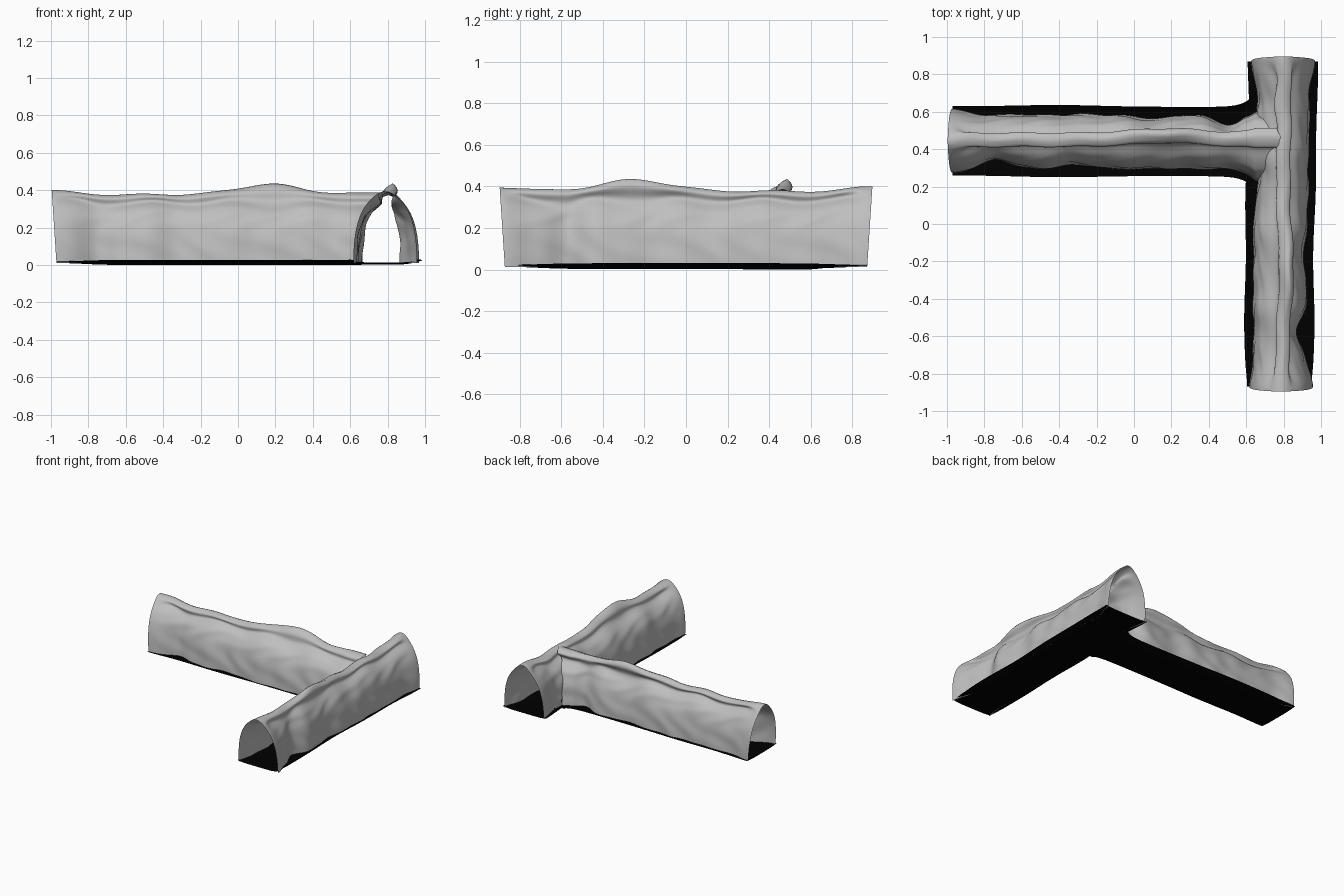
import bpy, bmesh
from math import sin, cos, pi, exp

cube = bpy.data.objects.get("Cube")
if cube:
    bpy.data.objects.remove(cube)


def material(name, value):
    m = bpy.data.materials.new(name)
    m.use_nodes = True
    col = (value, value, value, 1)
    m.diffuse_color = col
    m.node_tree.nodes["Principled BSDF"].inputs["Base Color"].default_value = col
    return m


rock = material("grey rock", 0.52)
ground = material("black ground", 0.0)

LENGTH = 1.78
AXIS_X, AXIS_Y = 0.787, 0.445    # centre lines of the two tunnels
BACK, LEFT_END = 0.87, -0.97     # where each tunnel starts
BASE = 0.012


def gauss(x, c, w):
    return exp(-((x - c) / w) ** 2)


def near_ends(s, w):
    return gauss(s, 0, w) + gauss(s, LENGTH, w)


def ridge_height(s):
    return (0.378 + 0.055 * gauss(s, 1.14, 0.24) + 0.022 * gauss(s, 0, 0.12)
            + 0.02 * gauss(s, LENGTH, 0.15) + 0.004 * sin(17 * s))


def vault_height(s):
    """Top of the arch, below the folded crest."""
    return 0.322 + 0.02 * near_ends(s, 0.12) + 0.012 * sin(15 * s)


def half_width(s, side):
    if side > 0:
        w = 0.138 - 0.055 * gauss(s, 1.48, 0.11) - 0.022 * gauss(s, 1.07, 0.11)
    else:
        w = 0.149 - 0.05 * gauss(s, 0.24, 0.1) - 0.025 * gauss(s, 0.66, 0.1)
    w += 0.003 * sin(29 * s)
    ends = near_ends(s, 0.09)
    return w * (1 - ends) + 0.17 * ends


def section(s, t):
    """Sideways offset and height on the rough arch; t runs from -1 to 1."""
    side = 1 if t > 0 else -1
    a = (1 - abs(t)) * pi / 2
    inner = 1 - near_ends(s, 0.07)
    off = half_width(s, side) * max(cos(a), 0) ** 0.72
    vault = vault_height(s)
    z = BASE + (vault - BASE) * sin(a) ** 0.85
    # soft dents over the walls
    dent = sin(19 * s + 2 * sin(7 * t)) * sin(8 * t + 1.5 * sin(9 * s))
    off += 0.005 * inner * dent * cos(a)
    # crest pinched up into a thin fold with a swollen lip
    k = exp(-(abs(off) / (0.075 - 0.035 * inner)) ** 2)
    z += (ridge_height(s) - vault) * k
    off -= 0.014 * inner * sin(2 * pi * k) * min(off / 0.02, 1)
    # the fold leans over to one side, most of all at the hump
    tilt = inner * k * (0.008 + 0.035 * gauss(s, 1.14, 0.26) + 0.005 * sin(21 * s))
    return side * off + tilt, z


def lean(u, z):
    """Ends lean outward towards the top."""
    return 0.026 * z / 0.4 * (gauss(u, 1, 0.06) - gauss(u, 0, 0.06))


def grid(name, point, nu, nv, mat, drop=None):
    bm = bmesh.new()
    rows = [[bm.verts.new(point(i / nu, 2 * j / nv - 1)) for j in range(nv + 1)]
            for i in range(nu + 1)]
    for i in range(nu):
        for j in range(nv):
            bm.faces.new((rows[i][j], rows[i + 1][j], rows[i + 1][j + 1], rows[i][j + 1]))
    bm.normal_update()
    if sum(f.normal.z for f in bm.faces) < 0:
        bmesh.ops.reverse_faces(bm, faces=bm.faces[:])
    if drop:
        gone = [f for f in bm.faces if drop(f.calc_center_median())]
        bmesh.ops.delete(bm, geom=gone, context='FACES')
    mesh = bpy.data.meshes.new(name)
    bm.to_mesh(mesh)
    bm.free()
    mesh.materials.append(mat)
    for p in mesh.polygons:
        p.use_smooth = True
    ob = bpy.data.objects.new(name, mesh)
    bpy.context.collection.objects.link(ob)


def drift(y):
    return 0.012 * gauss(y, 0.7, 0.5)


# Long tunnel running from back to front
def main_wall(u, t):
    s = u * LENGTH
    off, z = section(s, t)
    y = BACK - u * (LENGTH - 0.04) - lean(u, z)
    # the wall facing the side tunnel keeps its full width
    if t < 0:
        off -= 0.04 * gauss(s, 0.24, 0.1) * min(abs(off) / 0.1, 1)
    return AXIS_X + drift(y) + off, y, z


# Side tunnel, ending against the long one and flaring at the mouth
def branch_wall(u, t):
    h = max(1 - abs(t), 0)
    end = AXIS_X - 0.125 * cos(h * pi / 2) ** 0.72
    x = LEFT_END + u * (end - LEFT_END)
    off, z = section(min(x - LEFT_END, LENGTH - 0.22), t)
    flare = 1 + 0.42 * exp(-max(0.65 - x, 0) / 0.06)
    if u < 0.5:
        x += lean(u, z)
    return x, AXIS_Y + off * flare, z


def in_doorway(c):
    reach = 0.16 * max(1 - (c.z / 0.32) ** 3, 0)
    return c.x < AXIS_X - 0.015 and c.z < 0.32 and abs(c.y - AXIS_Y) < reach


grid("main_tunnel_wall", main_wall, 180, 112, rock, in_doorway)
grid("side_tunnel_wall", branch_wall, 180, 112, rock)


# Floors that sag in the middle and have slightly raised rims
def rim(u, v):
    ends = gauss(u, 0, 0.12) + gauss(u, 1, 0.12)
    return 0.003 + 0.011 * ends + 0.028 * abs(v) ** 5 * (1 - 0.7 * ends)


def main_floor(u, v):
    y = BACK - u * (LENGTH - 0.04)
    w = 0.184 + 0.004 * sin(9 * y) - 0.008 * gauss(u, 1, 0.05)
    # the rim is flat where the floor opens to the side tunnel
    across = 0 if v < 0 and abs(y - AXIS_Y) < 0.2 else v
    return 0.777 + 1.7 * drift(y) + v * w, y, rim(u, across)


def branch_floor(u, v):
    x = LEFT_END + u * (0.66 - LEFT_END)
    w = 0.185 + 0.008 * gauss(x, -0.4, 0.3) + 0.1 * exp(-(0.66 - x) / 0.05)
    return x, AXIS_Y - 0.005 * u + v * w, rim(min(u, 0.6), v) - 0.003


grid("main_floor", main_floor, 80, 16, ground)
grid("side_floor", branch_floor, 80, 16, ground)
